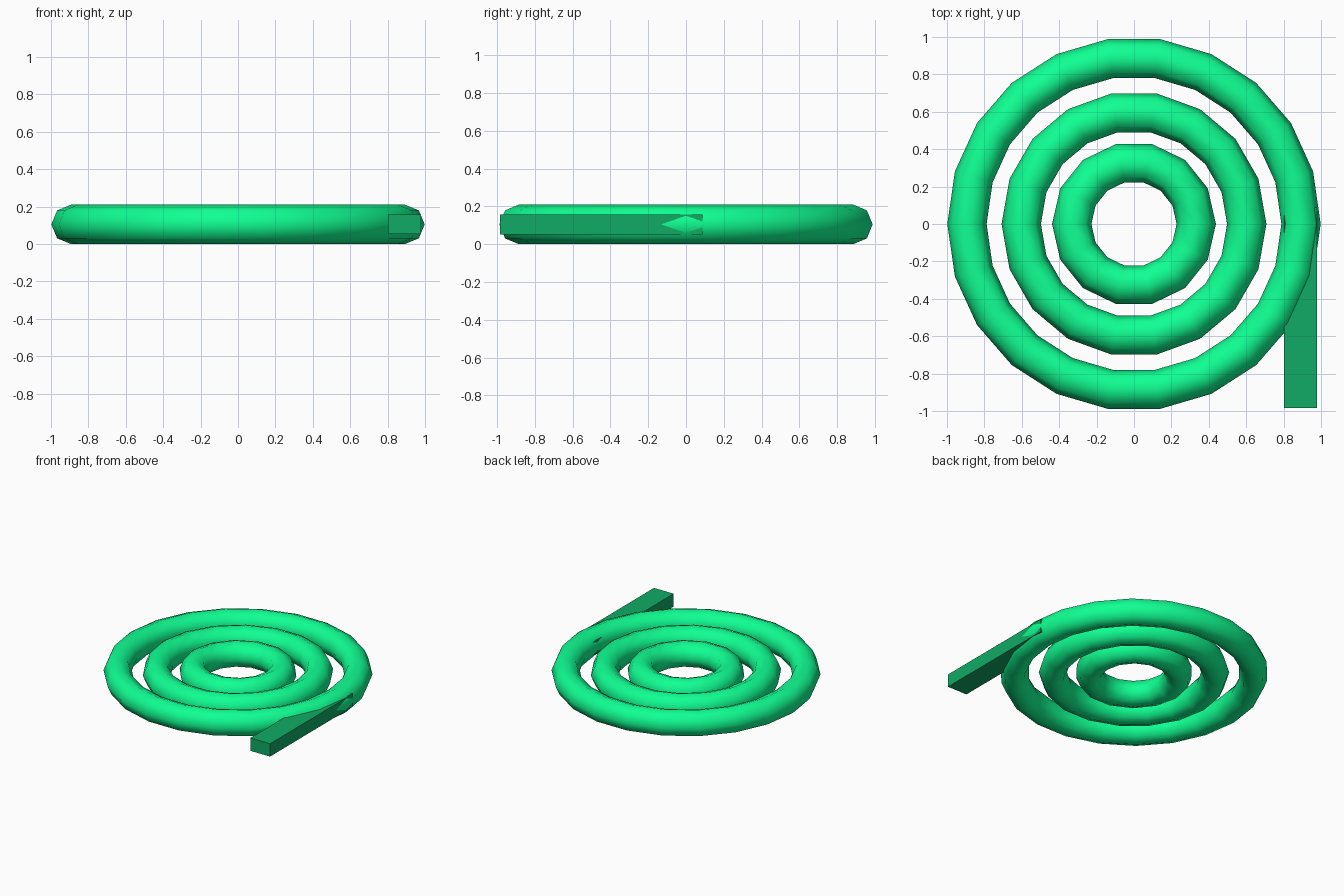
import bpy

if "Cube" in bpy.data.objects:
    bpy.data.objects.remove(bpy.data.objects["Cube"])

def material(name, color):
    m = bpy.data.materials.new(name)
    m.diffuse_color = color
    m.use_nodes = True
    m.node_tree.nodes["Principled BSDF"].inputs["Base Color"].default_value = m.diffuse_color
    return m

bright = material("bright_green", (0.005, 1.0, 0.29, 1))
dark = material("deep_green", (0.005, 0.41, 0.13, 1))
TUBE = 0.105

# Three concentric coil rings
for name, radius, sides in (("outer_ring", 0.893, 22),
                            ("middle_ring", 0.603, 18),
                            ("inner_ring", 0.333, 14)):
    bpy.ops.mesh.primitive_torus_add(major_radius=radius, minor_radius=TUBE,
                                     major_segments=sides, minor_segments=8,
                                     location=(0, 0, TUBE))
    ring = bpy.context.object
    ring.name = name
    bpy.ops.object.shade_smooth()
    ring.data.materials.append(bright)

# Straight tail running off the outer ring
bpy.ops.mesh.primitive_cube_add(size=1, location=(0.89, -0.448, TUBE))
tail = bpy.context.object
tail.name = "coil_tail"
tail.scale = (0.178, 1.072, 0.105)
bpy.ops.object.transform_apply(location=False, rotation=False, scale=True)
tail.data.materials.append(dark)
